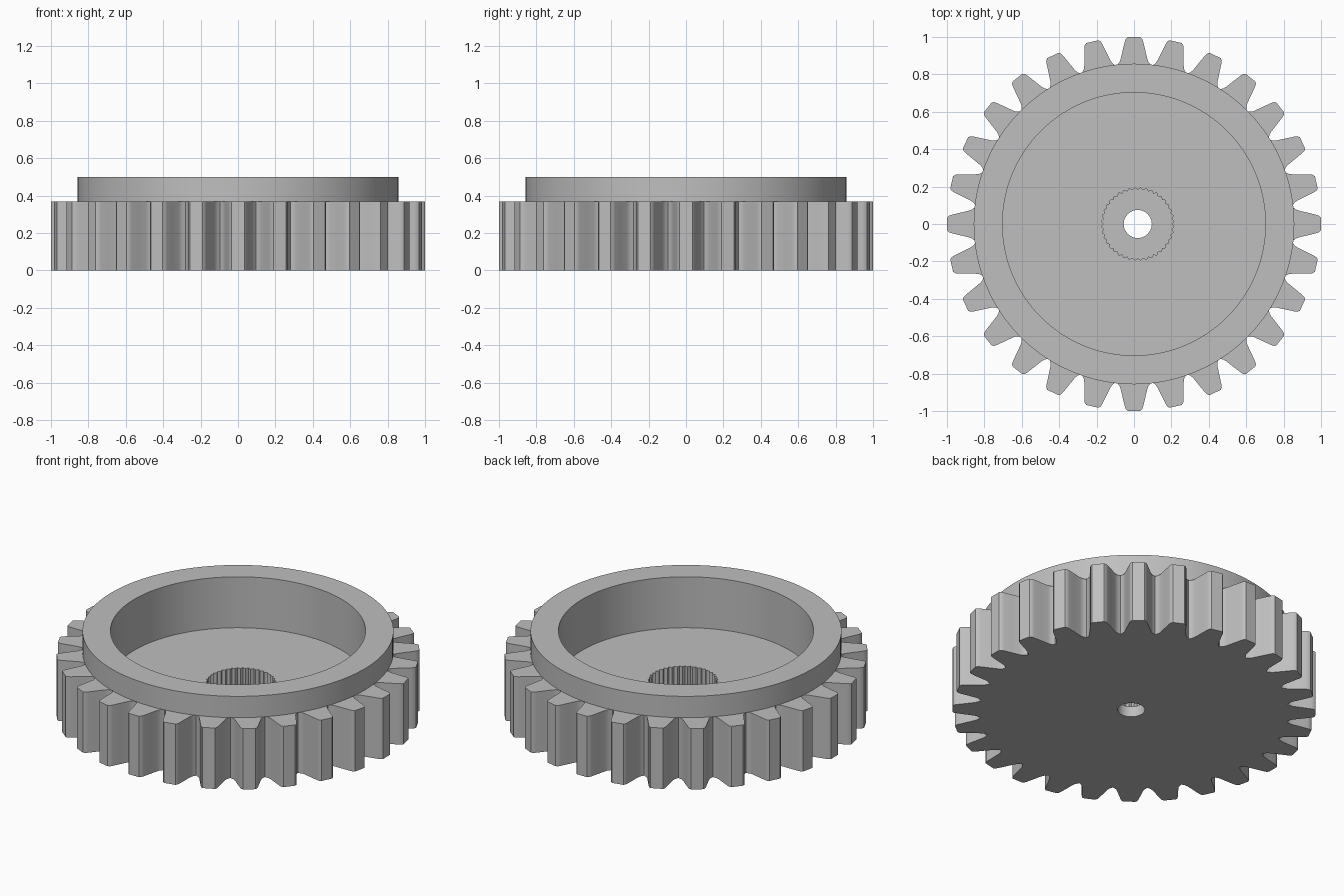
import bpy, bmesh
from math import sin, cos, pi, radians

cube = bpy.data.objects.get("Cube")
if cube:
    bpy.data.objects.remove(cube)

TEETH = 28
SPLINES = 40
BORE_X = 0.02
Z_POCKET, Z_RIM, Z_TOP, Z_SOCKET = 0.19, 0.37, 0.5, 0.065

bm = bmesh.new()


def loop(points, z):
    """Closed ring of vertices at height z."""
    return [bm.verts.new((x, y, z)) for x, y in points]


def circle(radius, cx=0.0, n=128):
    return [(cx + radius * cos(2 * pi * i / n), radius * sin(2 * pi * i / n)) for i in range(n)]


def wall(a, b):
    """Band of quads between two rings of equal count."""
    for i in range(len(a)):
        j = (i + 1) % len(a)
        bm.faces.new((a[i], a[j], b[j], b[i]))


def ring_edges(ring):
    pairs = zip(ring, ring[1:] + ring[:1])
    return [bm.edges.get(p) or bm.edges.new(p) for p in pairs]


def flat(outer, inner):
    """Flat face with a hole, between two rings of any count."""
    bmesh.ops.triangle_fill(bm, use_beauty=True, normal=(0, 0, 1),
                            edges=ring_edges(outer) + ring_edges(inner))


def gear_outline():
    # Half a tooth: radius, half width, from root to tip
    half = [(0.855, 0.086), (0.865, 0.078), (0.88, 0.072), (0.93, 0.06),
            (0.975, 0.049), (0.99, 0.044), (1.0, 0.034)]
    tooth = [(r, -w) for r, w in half] + [(r, w) for r, w in reversed(half)]
    points = []
    for i in range(TEETH):
        a = 2 * pi * i / TEETH
        points += [(r * cos(a) - w * sin(a), r * sin(a) + w * cos(a)) for r, w in tooth]
        mid = a + pi / TEETH
        points.append((0.85 * cos(mid), 0.85 * sin(mid)))
    return points


def spline_outline():
    points = []
    for i in range(SPLINES * 2):
        a = pi * i / SPLINES
        r = 0.195 if i % 2 else 0.183
        points.append((BORE_X + r * cos(a), r * sin(a)))
    return points


# Toothed rim
teeth_low, teeth_high = loop(gear_outline(), 0), loop(gear_outline(), Z_RIM)
wall(teeth_low, teeth_high)

# Raised collar standing on the rim, slightly overhanging the tooth roots
neck = loop(circle(0.8), Z_RIM)
collar_low, collar_high = loop(circle(0.857), Z_RIM), loop(circle(0.857), Z_TOP)
flat(teeth_high, neck)
wall(neck, collar_low)
wall(collar_low, collar_high)

# Round pocket
pocket_high, pocket_low = loop(circle(0.703), Z_TOP), loop(circle(0.703), Z_POCKET)
wall(collar_high, pocket_high)
wall(pocket_high, pocket_low)

# Splined socket in the pocket floor
spline_high, spline_low = loop(spline_outline(), Z_POCKET), loop(spline_outline(), Z_SOCKET)
flat(pocket_low, spline_high)
wall(spline_high, spline_low)

# Through bore and underside
bore = circle(0.075, BORE_X, 48)
bore_high, bore_low = loop(bore, Z_SOCKET), loop(bore, 0)
flat(spline_low, bore_high)
wall(bore_high, bore_low)
flat(teeth_low, bore_low)

bmesh.ops.recalc_face_normals(bm, faces=bm.faces[:])
mesh = bpy.data.meshes.new("gear_wheel")
bm.to_mesh(mesh)
bm.free()
gear = bpy.data.objects.new("gear_wheel", mesh)
bpy.context.collection.objects.link(gear)

# Plain grey
grey = bpy.data.materials.new("plain_grey")
grey.use_nodes = True
colour = (0.52, 0.52, 0.52, 1)
grey.diffuse_color = colour
grey.node_tree.nodes["Principled BSDF"].inputs["Base Color"].default_value = colour
mesh.materials.append(grey)

bpy.ops.object.select_all(action='DESELECT')
gear.select_set(True)
bpy.context.view_layer.objects.active = gear
bpy.ops.object.shade_smooth_by_angle(angle=radians(30))
